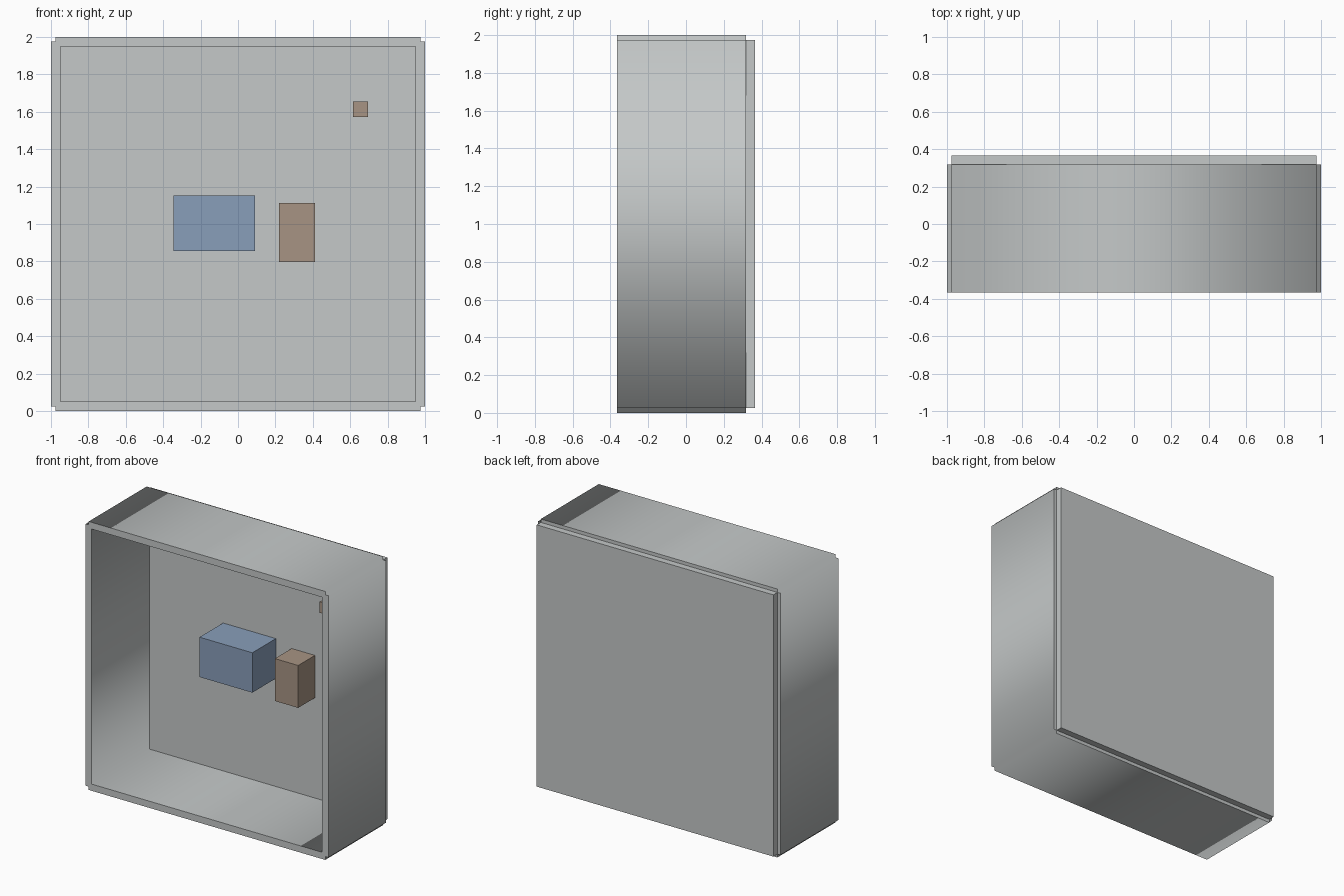
import bpy

if "Cube" in bpy.data.objects:
    bpy.data.objects.remove(bpy.data.objects["Cube"])


def material(name, rgb):
    m = bpy.data.materials.new(name)
    m.diffuse_color = (*rgb, 1.0)
    m.use_nodes = True
    m.node_tree.nodes["Principled BSDF"].inputs["Base Color"].default_value = m.diffuse_color
    return m


GREY = material("pale_grey", (0.555, 0.58, 0.58))
BLUE = material("dusty_blue", (0.25, 0.342, 0.491))
BROWN = material("warm_brown", (0.386, 0.296, 0.23))


def box(name, lo, hi, mat):
    """Axis-aligned box between two corners."""
    bpy.ops.mesh.primitive_cube_add(
        size=1, location=[(a + b) / 2 for a, b in zip(lo, hi)])
    ob = bpy.context.object
    ob.name = name
    ob.scale = [b - a for a, b in zip(lo, hi)]
    bpy.ops.object.transform_apply(location=False, rotation=False, scale=True)
    ob.data.materials.append(mat)
    return ob


FRONT, WALL_END, BACK = -0.365, 0.317, 0.365
OUT, MID, INN = 1.0, 0.975, 0.95   # outer face, notch and inner face of walls

# Four-wall shell: square ring with notched corners, extruded front to back
outer = []
for sx, sz in ((1, 1), (-1, 1), (-1, -1), (1, -1)):
    corner = [(OUT * sx, MID * sz), (MID * sx, MID * sz), (MID * sx, OUT * sz)]
    outer += corner if sx * sz > 0 else corner[::-1]
inner = [(INN, INN), (-INN, INN), (-INN, -INN), (INN, -INN)]

curve = bpy.data.curves.new("wall_shell", "CURVE")
curve.dimensions = "2D"
curve.fill_mode = "BOTH"
curve.extrude = (WALL_END - FRONT) / 2
for loop in (outer, inner):
    spline = curve.splines.new("POLY")
    spline.points.add(len(loop) - 1)
    for p, (x, z) in zip(spline.points, loop):
        p.co = (x, z, 0, 1)
    spline.use_cyclic_u = True
shell = bpy.data.objects.new("wall_shell", curve)
bpy.context.collection.objects.link(shell)
shell.rotation_euler = (1.5707963, 0, 0)
shell.location = (0, (FRONT + WALL_END) / 2, 1)
bpy.ops.object.select_all(action="DESELECT")
shell.select_set(True)
bpy.context.view_layer.objects.active = shell
bpy.ops.object.convert(target="MESH")
shell = bpy.context.object
shell.data.materials.clear()
shell.data.materials.append(GREY)

# Back panel, slightly narrower than the shell
box("back_panel", (-MID, WALL_END, 1 - MID), (MID, BACK, 1 + MID), GREY)

# Boxes mounted on the inside of the back panel
box("large_block", (-0.345, 0.04, 0.855), (0.09, WALL_END, 1.152), BLUE)
box("tall_block", (0.22, 0.12, 0.797), (0.412, WALL_END, 1.113), BROWN)
box("small_block", (0.614, 0.085, 1.573), (0.696, WALL_END, 1.655), BROWN)
